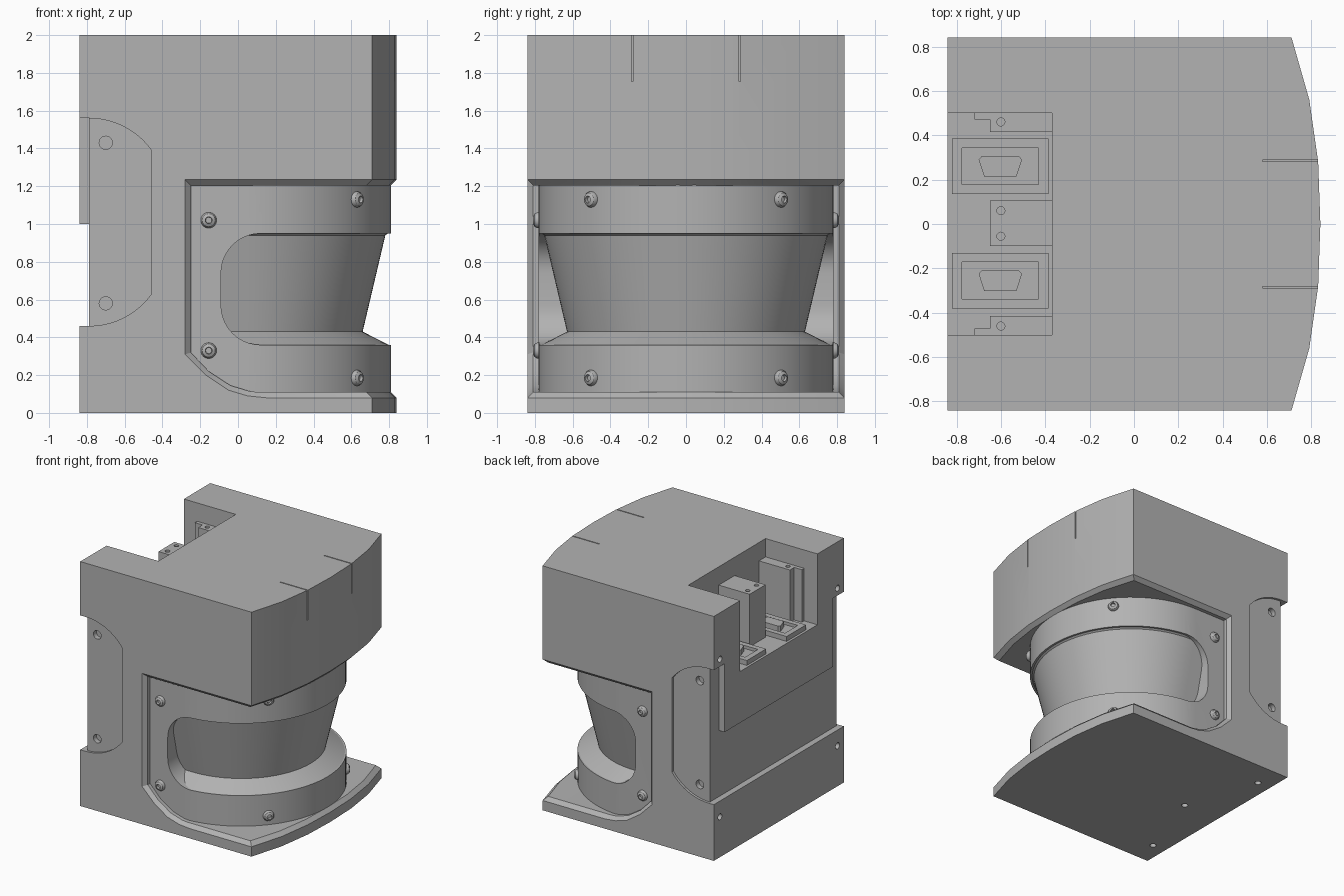
import bpy, bmesh, math
from mathutils import Matrix, Vector

if "Cube" in bpy.data.objects:
    bpy.data.objects.remove(bpy.data.objects["Cube"], do_unlink=True)

grey = bpy.data.materials.new("housing grey")
grey.use_nodes = True
COLOUR = (0.45, 0.45, 0.45, 1)
grey.diffuse_color = COLOUR
grey.node_tree.nodes["Principled BSDF"].inputs["Base Color"].default_value = COLOUR


def finish(name, bm):
    bmesh.ops.recalc_face_normals(bm, faces=bm.faces)
    mesh = bpy.data.meshes.new(name)
    bm.to_mesh(mesh)
    bm.free()
    mesh.materials.append(grey)
    obj = bpy.data.objects.new(name, mesh)
    bpy.context.collection.objects.link(obj)
    return obj


def loft(name, rings):
    """Skin a stack of equal-length closed rings and cap both ends."""
    bm = bmesh.new()
    rows = [[bm.verts.new(p) for p in ring] for ring in rings]
    n = len(rows[0])
    for a, b in zip(rows, rows[1:]):
        for i in range(n):
            j = (i + 1) % n
            bm.faces.new((a[i], a[j], b[j], b[i]))
    bm.faces.new(rows[0])
    bm.faces.new(rows[-1])
    return finish(name, bm)


def xz_ring(profile, y):
    return [(x, y, z) for x, z in profile]


def xy_ring(profile, z):
    return [(x, y, z) for x, y in profile]


def box(name, x, y, z):
    rect = [(x[0], y[0]), (x[1], y[0]), (x[1], y[1]), (x[0], y[1])]
    return loft(name, [xy_ring(rect, h) for h in z])


def arc(cx, cz, r, start, end, n=10):
    return [(cx + r * math.cos(math.radians(start + (end - start) * i / n)),
             cz + r * math.sin(math.radians(start + (end - start) * i / n)))
            for i in range(n + 1)]


def hole(centre, axis, r, depth=0.08):
    """A drill cutter centred on a surface point."""
    bm = bmesh.new()
    turn = Vector(axis).to_track_quat('Z', 'Y').to_matrix().to_4x4()
    bmesh.ops.create_cone(bm, cap_ends=True, segments=20, radius1=r, radius2=r,
                          depth=depth, matrix=Matrix.Translation(centre) @ turn)
    return finish("drill", bm)


def combine(obj, tool, operation='DIFFERENCE'):
    mod = obj.modifiers.new("cut", 'BOOLEAN')
    mod.operation, mod.object, mod.solver = operation, tool, 'EXACT'
    bpy.context.view_layer.objects.active = obj
    bpy.ops.object.modifier_apply(modifier=mod.name)
    bpy.data.objects.remove(tool, do_unlink=True)


def smooth(obj):
    bpy.ops.object.select_all(action='DESELECT')
    obj.select_set(True)
    bpy.context.view_layer.objects.active = obj
    bpy.ops.object.shade_smooth_by_angle(angle=math.radians(30))


# Plan outline with the bowed nose, and its chamfer inset
half = [(0.71, -0.84), (0.79, -0.56), (0.83, -0.28)]
plan = [(-0.84, -0.84)] + half + [(0.84, 0)] + [(x, -y) for x, y in half[::-1]] + [(-0.84, 0.84)]
inset = [(x - 0.03 if x > 0 else x + 0.03, y * 0.81 / 0.84) for x, y in plan]

# Housing: top block, base slab and rear column
body = loft("housing", [xy_ring(inset, 1.205), xy_ring(plan, 1.235), xy_ring(plan, 2)])
base = loft("base", [xy_ring(plan, 0), xy_ring(plan, 0.08), xy_ring(inset, 0.11)])
outer = [(-0.84, 0.03), (0.15, 0.03), (0.15, 0.08), (0.05, 0.09), (-0.05, 0.12),
         (-0.17, 0.2), (-0.28, 0.31), (-0.28, 1.3), (-0.84, 1.3)]
inner = [(-0.84, 0.03), (0.15, 0.03), (0.15, 0.105), (0.06, 0.115), (-0.04, 0.145),
         (-0.155, 0.22), (-0.25, 0.32), (-0.25, 1.3), (-0.84, 1.3)]
column = loft("column", [xz_ring(outer, -0.84), xz_ring(inner, -0.81),
                         xz_ring(inner, 0.81), xz_ring(outer, 0.84)])
combine(body, column, 'UNION')
combine(body, base, 'UNION')

# Shallow side grips and the stepped back
grip = [(-1, 0.46)] + arc(-0.79, 0.87, 0.41, -90, -36.4) + \
    arc(-0.79, 1.15, 0.41, 36.4, 90) + [(-1, 1.56)]
for s in (-1, 1):
    combine(body, loft("grip", [xz_ring(grip, s * 0.82), xz_ring(grip, s)]))
combine(body, box("step", (-1, -0.79), (-1, 1), (0.46, 1.56)))
combine(body, box("back_panel", (-0.84, -0.75), (-0.7, 0.7), (1.0, 1.6)), 'UNION')

# Connector bay open to the top and back
FLOOR = 1.42
combine(body, box("bay", (-1, -0.37), (-0.5, 0.5), (FLOOR, 2.2)))

# Slits of the front lid and all drilled holes
for s in (-1, 1):
    combine(body, box("slit", (0.58, 1), (s * 0.285 - 0.004, s * 0.285 + 0.004), (1.755, 2.1)))
    for z in (0.58, 1.43):
        combine(body, hole((-0.7, s * 0.82, z), (0, 1, 0), 0.035))
    for z in (0.33, 1.62):
        combine(body, hole((-0.84, s * 0.76, z), (1, 0, 0), 0.025))
    combine(body, hole((-0.72, s * 0.63, 0), (0, 0, 1), 0.025))
combine(body, hole((-0.51, 0, 0), (0, 0, 1), 0.025))
smooth(body)

# Scanner drum: round nose with straight flanks
CX = 0.03


def drum_ring(r, z):
    pts = [(-0.32, -r)] + arc(CX, 0, r, -90, 90, 48) + [(-0.32, r)]
    return xy_ring(pts, z)


drum = loft("scanner_drum", [drum_ring(0.78, 0.1), drum_ring(0.78, 1.21)])
window = [(1, 0.36), (1, 0.95)] + arc(0.12, 0.74, 0.21, 90, 180) + arc(0.12, 0.57, 0.21, 180, 270)
combine(drum, loft("window", [xz_ring(window, -1), xz_ring(window, 1)]))
smooth(drum)
cone = loft("window_cone", [drum_ring(r, z) for r, z in
                            ((0.778, 0.355), (0.63, 0.43), (0.75, 0.94), (0.77, 0.955))])
smooth(cone)


# Button-head screws
def screw(x, y, z, direction):
    profile = [(0.042, -0.01), (0.042, 0.008), (0.034, 0.022), (0.018, 0.03), (0.016, 0.012)]
    rings = [xy_ring(arc(0, 0, r, 0, 345, 23), h) for r, h in profile]
    obj = loft("screw", rings)
    turn = Vector(direction).to_track_quat('Z', 'Y').to_matrix().to_4x4()
    obj.data.transform(Matrix.Translation((x, y, z)) @ turn)
    smooth(obj)


for s in (-1, 1):
    for z in (0.33, 1.02):
        screw(-0.155, s * 0.78, z, (0, s, 0))
    for z in (0.185, 1.13):
        a = s * math.radians(40)
        screw(CX + 0.779 * math.cos(a), 0.779 * math.sin(a), z, (math.cos(a), math.sin(a), 0))

# Mounting posts in the bay
TOP = 1.85
post = box("centre_post", (-0.65, -0.365), (-0.1, 0.105), (FLOOR - 0.01, TOP))
for y in (-0.055, 0.06):
    combine(post, hole((-0.6, y, TOP), (0, 0, 1), 0.018))
for s in (-1, 1):
    shape = [(-0.72, 0.505), (-0.72, 0.47), (-0.65, 0.47), (-0.65, 0.415), (-0.365, 0.415), (-0.365, 0.505)]
    shape = [(x, s * y) for x, y in shape]
    side = loft("side_post", [xy_ring(shape, FLOOR - 0.01), xy_ring(shape, TOP)])
    combine(side, hole((-0.6, s * 0.46, TOP), (0, 0, 1), 0.018))

# Two connectors: rimmed plate with a tapered plug
for y in (-0.255, 0.26):
    plate = box("connector_plate", (-0.82, -0.385), (y - 0.125, y + 0.125), (FLOOR - 0.01, FLOOR + 0.04))
    combine(plate, box("rim", (-0.775, -0.43), (y - 0.083, y + 0.083), (FLOOR + 0.015, FLOOR + 0.2)))
    plug = [(-0.675, y - 0.047), (-0.53, y - 0.047), (-0.505, y + 0.03), (-0.52, y + 0.047),
            (-0.685, y + 0.047), (-0.7, y + 0.03)]
    loft("connector_plug", [xy_ring(plug, FLOOR), xy_ring(plug, FLOOR + 0.06)])
